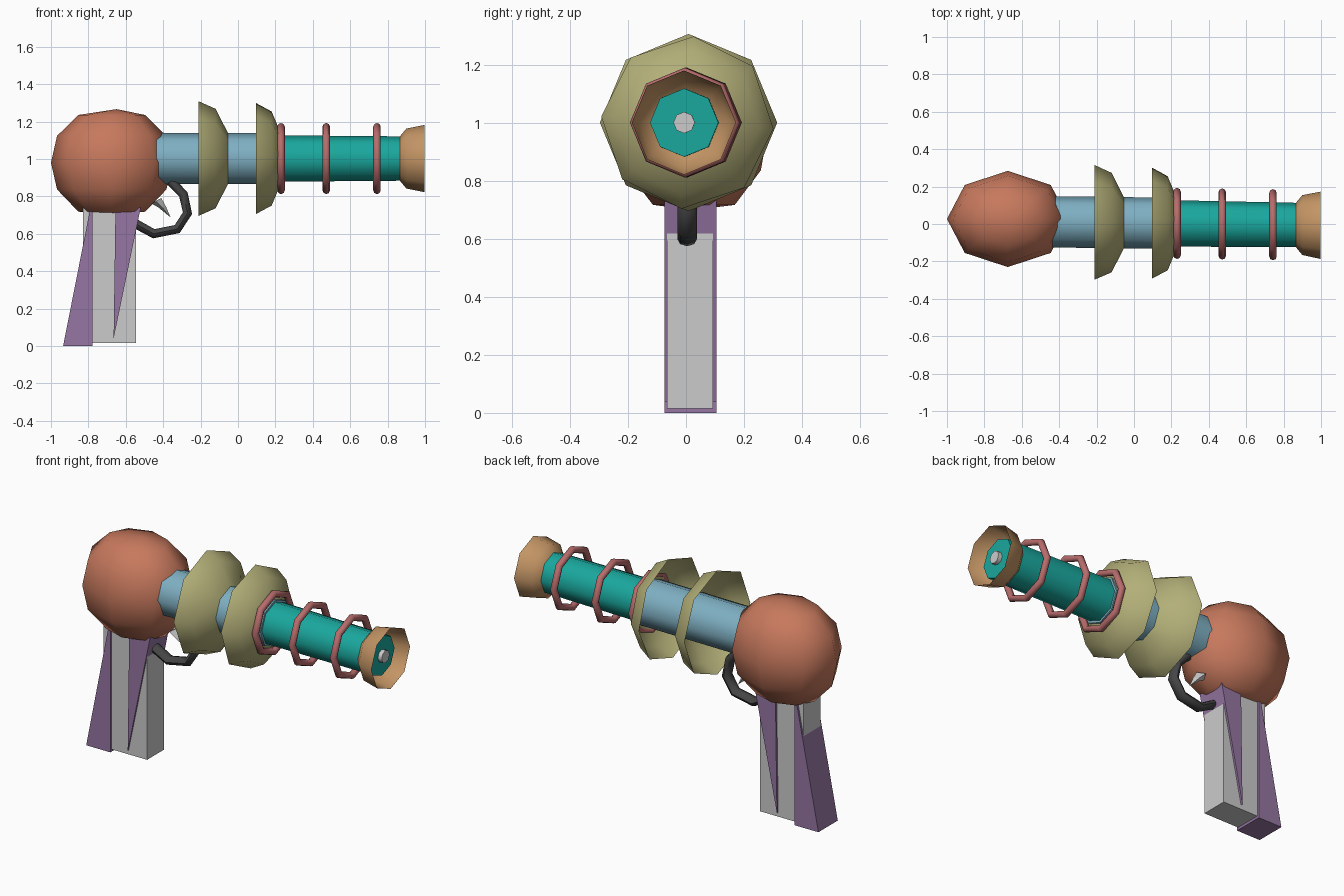
import bpy, bmesh
from math import sin, cos, pi, radians
from mathutils import Vector

if "Cube" in bpy.data.objects:
    bpy.data.objects.remove(bpy.data.objects["Cube"])

SIDES = 8


def material(name, rgb):
    m = bpy.data.materials.new(name)
    m.diffuse_color = (*rgb, 1)
    m.use_nodes = True
    m.node_tree.nodes["Principled BSDF"].inputs["Base Color"].default_value = m.diffuse_color
    return m


ORANGE = material("orange", (0.57, 0.19, 0.11))
BLUE = material("blue", (0.21, 0.43, 0.54))
KHAKI = material("khaki", (0.45, 0.43, 0.19))
TEAL = material("teal", (0.01, 0.39, 0.34))
PINK = material("pink", (0.48, 0.15, 0.15))
TAN = material("tan", (0.55, 0.30, 0.13))
PURPLE = material("purple", (0.30, 0.18, 0.36))
DARK = material("dark", (0.06, 0.06, 0.06))
LIGHT = material("light", (0.65, 0.65, 0.65))


def finish(name, bm, mat=None, angle=None):
    bmesh.ops.remove_doubles(bm, verts=bm.verts, dist=1e-5)
    bmesh.ops.recalc_face_normals(bm, faces=bm.faces)
    me = bpy.data.meshes.new(name)
    bm.to_mesh(me)
    bm.free()
    ob = bpy.data.objects.new(name, me)
    bpy.context.collection.objects.link(ob)
    if mat:
        me.materials.append(mat)
    if angle:
        bpy.ops.object.select_all(action='DESELECT')
        ob.select_set(True)
        bpy.context.view_layer.objects.active = ob
        bpy.ops.object.shade_smooth_by_angle(angle=radians(angle))
    return ob


def bridge(bm, rings, close=False):
    """Join rings of vertices with quads."""
    pairs = list(zip(rings, rings[1:]))
    if close:
        pairs.append((rings[-1], rings[0]))
    for a, b in pairs:
        n = len(a)
        for i in range(n):
            j = (i + 1) % n
            bm.faces.new((a[i], a[j], b[j], b[i]))


def lathe(name, profile, mat, caps=False, close=False, turn=0, angle=50):
    """Turn (x, radius) points around the slightly slanted barrel axis."""
    bm = bmesh.new()
    rings = []
    for x, r in profile:
        yc = 0.006 - 0.013 * x
        rings.append([bm.verts.new((x, yc + r * sin(t), 1.002 + r * cos(t)))
                      for t in (turn + 2 * pi * i / SIDES for i in range(SIDES))])
    bridge(bm, rings, close)
    if caps:
        bm.faces.new(rings[0])
        bm.faces.new(rings[-1])
    return finish(name, bm, mat, angle)


def prism(name, outline, y0, y1, mat=None):
    """Extrude an (x, z) outline from y0 to y1."""
    bm = bmesh.new()
    rings = [[bm.verts.new((x, y, z)) for x, z in outline] for y in (y0, y1)]
    bridge(bm, rings)
    for r in rings:
        bm.faces.new(r)
    return finish(name, bm, mat)


# Bulbous rear body: eight segments about z, six bands
bm = bmesh.new()
rings = []
for k, dz in ((0.55, -0.262), (0.9, -0.143), (1, 0), (0.9, 0.143), (0.55, 0.255)):
    rings.append([bm.verts.new((-0.675 + 0.325 * k * cos(2 * pi * i / 8),
                                0.027 + 0.257 * k * sin(2 * pi * i / 8), 0.98 + dz))
                  for i in range(8)])
bridge(bm, rings)
for ring, z in ((rings[0], 0.7), (rings[-1], 1.266)):
    pole = bm.verts.new((-0.65, 0.027, z))
    for i in range(8):
        bm.faces.new((ring[i], ring[(i + 1) % 8], pole))
finish("rear_body", bm, ORANGE, 60)

# Barrel sections and emitter tip
lathe("rear_barrel", [(-0.5, 0.137), (0.24, 0.137)], BLUE, caps=True)
lathe("front_barrel", [(0.2, 0.124), (0.94, 0.118)], TEAL, caps=True)
lathe("emitter_tip", [(0.9, 0.037), (0.965, 0.037)], LIGHT, caps=True)

# Two bowl-shaped flanges, hollow at the back
lathe("rear_flange", [(-0.21, 0.306), (-0.12, 0.266), (-0.04, 0.11)], KHAKI)
lathe("front_flange", [(0.095, 0.298), (0.18, 0.252), (0.235, 0.12)], KHAKI,
      turn=radians(4))

# Cooling rings
for n, x in enumerate((0.23, 0.472, 0.743)):
    section = [(x + 0.02 * cos(2 * pi * i / 8), 0.17 + 0.02 * sin(2 * pi * i / 8))
               for i in range(8)]
    lathe(f"cooling_ring_{n + 1}", section, PINK, close=True)

# Flared muzzle
lathe("muzzle", [(0.865, 0.118), (0.9, 0.16), (0.998, 0.18)], TAN)

# Grip core with two slanted side wedges
prism("grip_core", [(-0.83, 0.015), (-0.545, 0.015), (-0.545, 0.78), (-0.83, 0.78)],
      -0.066, 0.093)
prism("rear_grip_wedge", [(-0.935, 0), (-0.778, 0), (-0.778, 0.76), (-0.785, 0.76)],
      -0.075, 0.105, PURPLE)
prism("front_grip_wedge", [(-0.665, 0.04), (-0.52, 0.74), (-0.655, 0.74)],
      -0.075, 0.105, PURPLE)

# Trigger guard: oval tube swept along a path
path = [Vector(p) for p in ((-0.36, 0.88), (-0.292, 0.81), (-0.27, 0.71),
                            (-0.325, 0.625), (-0.45, 0.6), (-0.56, 0.66))]
bm = bmesh.new()
rings = []
for i, p in enumerate(path):
    d = (path[min(i + 1, len(path) - 1)] - path[max(i - 1, 0)]).normalized()
    rings.append([bm.verts.new((p.x + d.y * 0.025 * cos(t), 0.004 + 0.034 * sin(t),
                                p.y - d.x * 0.025 * cos(t)))
                  for t in (2 * pi * k / 8 for k in range(8))])
bridge(bm, rings)
bm.faces.new(rings[0])
bm.faces.new(rings[-1])
finish("trigger_guard", bm, DARK, 60)

# Pointed trigger
bm = bmesh.new()
base = [bm.verts.new(v) for v in ((-0.46, 0.03, 0.76), (-0.44, 0.07, 0.775),
                                  (-0.41, 0.03, 0.79), (-0.44, -0.01, 0.775))]
mid = [bm.verts.new(v) for v in ((-0.425, 0.03, 0.74), (-0.405, 0.06, 0.74),
                                 (-0.385, 0.03, 0.745), (-0.405, 0.0, 0.74))]
tip = bm.verts.new((-0.36, 0.03, 0.687))
bridge(bm, [base, mid])
bm.faces.new(base)
for i in range(4):
    bm.faces.new((mid[i], mid[(i + 1) % 4], tip))
finish("trigger", bm, LIGHT)
